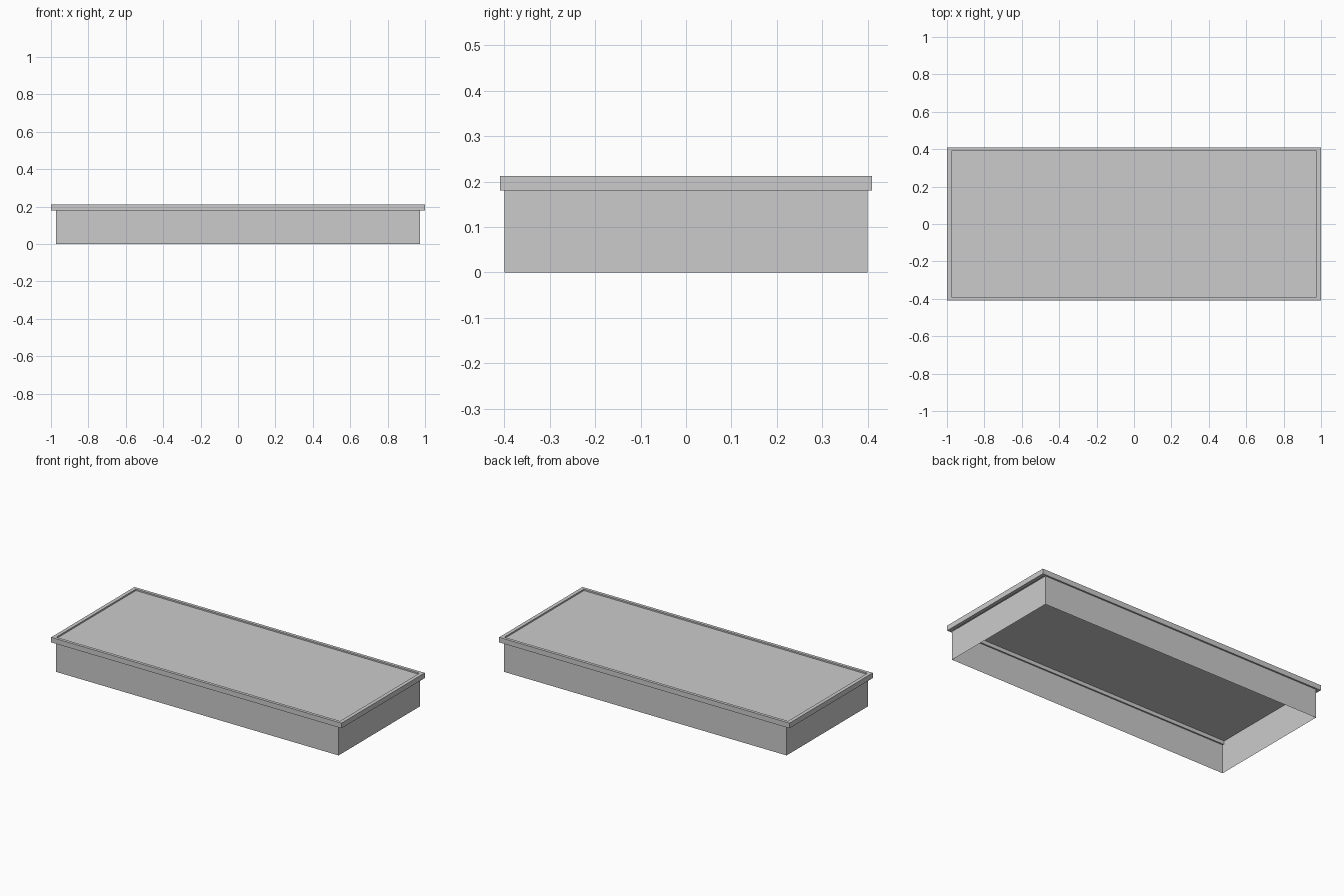
import bpy, bmesh

if "Cube" in bpy.data.objects:
    bpy.data.objects.remove(bpy.data.objects["Cube"])


def lofted_loops(name, loops, closed=False, cap=False):
    """Join rectangular loops (half_x, half_y, z) into a mesh."""
    bm = bmesh.new()
    rings = []
    for hx, hy, z in loops:
        rings.append([bm.verts.new((sx * hx, sy * hy, z))
                      for sx, sy in ((-1, -1), (1, -1), (1, 1), (-1, 1))])
    pairs = list(zip(rings, rings[1:]))
    if closed:
        pairs.append((rings[-1], rings[0]))
    for a, b in pairs:
        for i in range(4):
            j = (i + 1) % 4
            bm.faces.new((a[i], a[j], b[j], b[i]))
    if cap:
        bm.faces.new(rings[-1])
    mesh = bpy.data.meshes.new(name)
    bm.to_mesh(mesh)
    bm.free()
    obj = bpy.data.objects.new(name, mesh)
    bpy.context.collection.objects.link(obj)
    return obj


# Thin side walls, open underneath
lofted_loops("side_walls", [(0.973, 0.40, 0), (0.973, 0.40, 0.18)])

# Overhanging rim with a rectangular section
lofted_loops("rim", [(1.0, 0.41, 0.18), (1.0, 0.41, 0.212),
                     (0.977, 0.391, 0.212), (0.977, 0.391, 0.18)], closed=True)

# Top panel, slightly recessed inside the rim
lofted_loops("top_panel", [(0.977, 0.391, 0.203)], cap=True)
